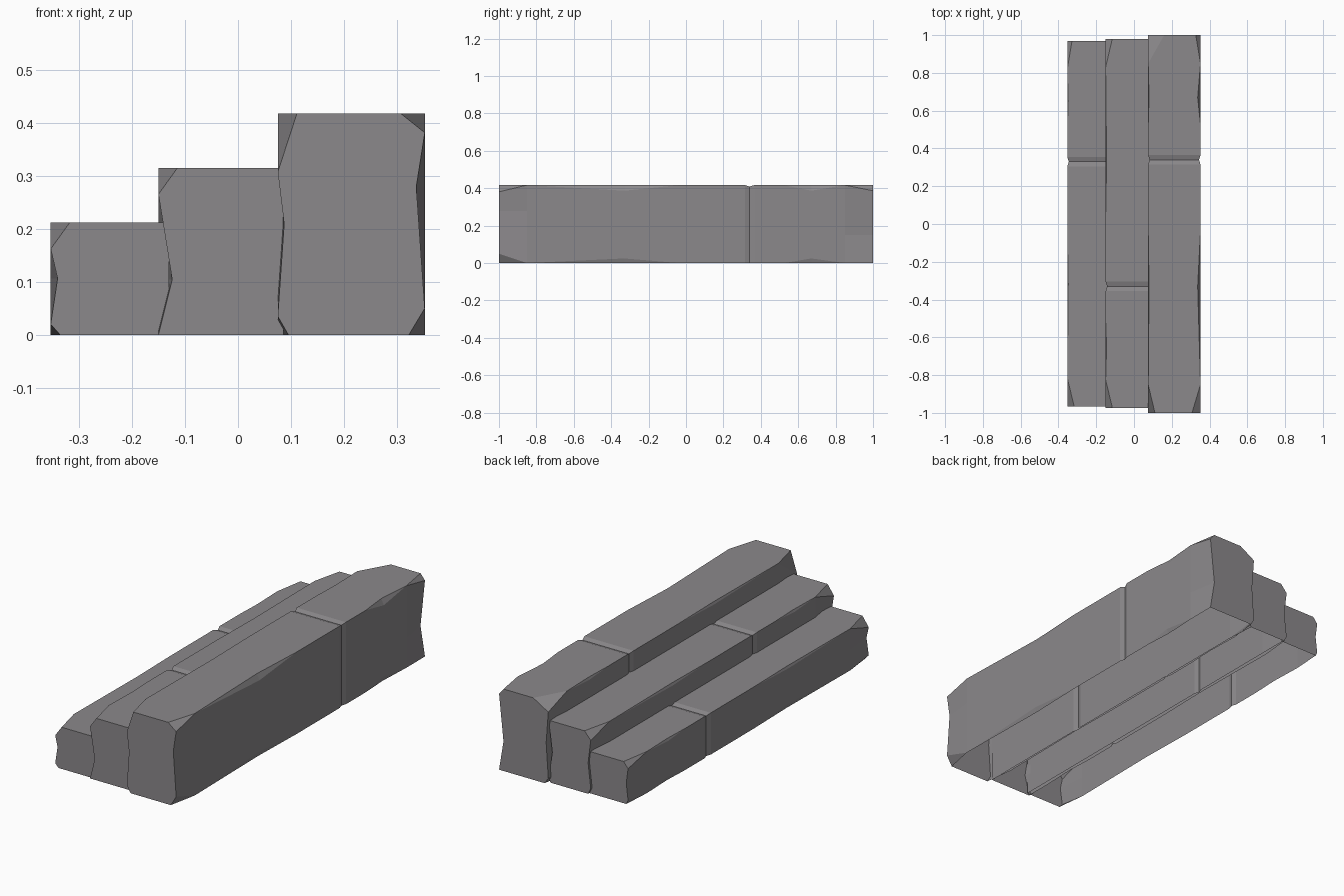
import bpy, bmesh

if "Cube" in bpy.data.objects:
    bpy.data.objects.remove(bpy.data.objects["Cube"])

stone = bpy.data.materials.new("grey stone")
stone.diffuse_color = (0.26, 0.25, 0.26, 1)
stone.use_nodes = True
stone.node_tree.nodes["Principled BSDF"].inputs["Base Color"].default_value = stone.diffuse_color


def ring(x0, x1, h, chips, left_mid, right_mid, inset=0.0):
    """Block cross-section, open below; chips = (dx, dz) for bottom-left, top-left, top-right, bottom-right."""
    (ax, az), (bx, bz), (cx, cz), (dx, dz) = chips
    x0, x1, h = x0 + inset, x1 - inset, h - inset
    lz, ld = left_mid
    rz, rd = right_mid
    return [(x0 + ax, 0), (x0, az), (x0 + ld, h * lz), (x0, h - bz),
            (x0 + bx, h), (x1 - cx, h), (x1, h - cz), (x1 - rd, h * rz),
            (x1, dz), (x1 - dx, 0)]


def make_block(name, x0, x1, h, y_end, y_seam, wear, chips, left_mid, right_mid):
    """Long hollow stone with chipped outer end, worn mid edges and a grooved seam end."""
    length = y_seam - y_end
    s = 1 if length > 0 else -1
    none = [(0, 0)] * 4
    lm, rm = (left_mid[0], 0), (right_mid[0], 0)
    sections = [
        (y_end, ring(x0, x1, h, chips, left_mid, right_mid)),
        (y_end + s * 0.15, ring(x0, x1, h, none, lm, rm)),
        (y_end + length * 0.5, ring(x0, x1, h, wear, lm, rm)),
        (y_seam - s * abs(length) * 0.28, ring(x0, x1, h, none, lm, rm)),
        (y_seam - s * 0.025, ring(x0, x1, h, none, lm, rm)),
        (y_seam, ring(x0, x1, h, none, lm, rm, 0.008)),
    ]
    bm = bmesh.new()
    rows = [[bm.verts.new((x, y, z)) for x, z in pts] for y, pts in sections]
    for a, b in zip(rows, rows[1:]):
        for i in range(9):
            bm.faces.new((a[i], a[i + 1], b[i + 1], b[i]))
    bm.faces.new(rows[0][::-1])
    bmesh.ops.remove_doubles(bm, verts=bm.verts, dist=0.0005)
    bmesh.ops.recalc_face_normals(bm, faces=bm.faces)
    # the shell is open, so make sure its top points up
    bm.normal_update()
    top = max(bm.faces, key=lambda f: abs(f.normal.z) * f.calc_area())
    if top.normal.z < 0:
        bmesh.ops.reverse_faces(bm, faces=bm.faces)
    me = bpy.data.meshes.new(name)
    bm.to_mesh(me)
    bm.free()
    me.materials.append(stone)
    bpy.context.collection.objects.link(bpy.data.objects.new(name, me))


# name, x0, x1, height, front y, back y, seam y; lower rows tuck under their neighbour
lower = ("lower_step", -0.353, -0.13, 0.212, -0.965, 0.97, 0.33)
middle = ("middle_step", -0.15, 0.086, 0.315, -0.975, 0.98, -0.33)
upper = ("upper_step", 0.075, 0.352, 0.417, -1.0, 1.0, 0.34)

# worn amounts halfway along the edges
inner_wear = [(0.006, 0.02), (0.005, 0.012), (0, 0), (0, 0)]
outer_wear = [(0.006, 0.02), (0.005, 0.012), (0.015, 0.03), (0.008, 0.025)]

# chips and side notches (height fraction, depth) on the outer ends
front = [
    ([(0.018, 0.02), (0.036, 0.05), (0, 0), (0, 0)], (0.5, 0.013), (0.5, 0.0)),
    ([(0, 0), (0.036, 0.05), (0, 0), (0, 0)], (0.33, 0.026), (0.6, 0.0)),
    ([(0.02, 0.035), (0.036, 0.11), (0.045, 0.036), (0.03, 0.05)], (0.5, 0.012), (0.67, 0.016)),
]
back = [
    ([(0.01, 0.02), (0.025, 0.03), (0, 0), (0, 0)], (0.5, 0.01), (0.5, 0.01)),
    ([(0.015, 0.03), (0.035, 0.04), (0, 0), (0.01, 0.02)], (0.5, 0.015), (0.5, 0.02)),
    ([(0.02, 0.03), (0.085, 0.05), (0.025, 0.03), (0, 0)], (0.5, 0.012), (0.36, 0.025)),
]

# each step row is two stones meeting at a seam
for (name, x0, x1, h, yf, yb, seam), f, b in zip((lower, middle, upper), front, back):
    wear = outer_wear if name == "upper_step" else inner_wear
    make_block(name + "_front_stone", x0, x1, h, yf, seam, wear, *f)
    make_block(name + "_back_stone", x0, x1, h, yb, seam, wear, *b)
